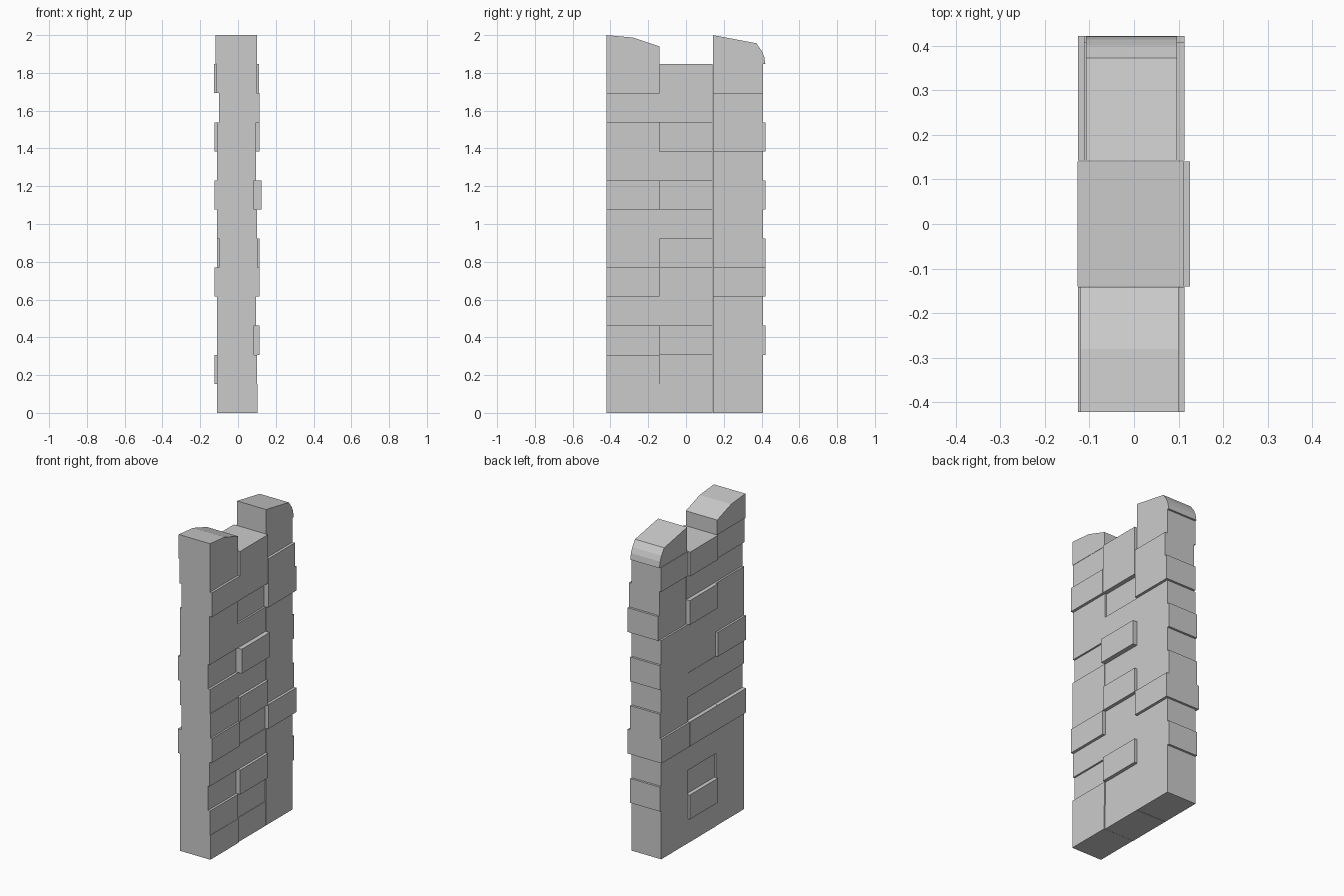
import bpy, bmesh

if "Cube" in bpy.data.objects:
    bpy.data.objects.remove(bpy.data.objects["Cube"])

H = 2.0 / 13                                   # height of one course
COLS = [(-0.422, -0.141), (-0.14, 0.14), (0.142, 0.408)]


def prism(name, x0, x1, profile):
    """Extrude a (y, z) outline from x0 to x1."""
    bm = bmesh.new()
    face = bm.faces.new([bm.verts.new((x0, y, z)) for y, z in profile])
    ext = bmesh.ops.extrude_face_region(bm, geom=[face])
    verts = [g for g in ext["geom"] if isinstance(g, bmesh.types.BMVert)]
    bmesh.ops.translate(bm, verts=verts, vec=(x1 - x0, 0, 0))
    bmesh.ops.recalc_face_normals(bm, faces=bm.faces[:])
    mesh = bpy.data.meshes.new(name)
    bm.to_mesh(mesh)
    bm.free()
    ob = bpy.data.objects.new(name, mesh)
    bpy.context.collection.objects.link(ob)
    return ob


# bricks that stand proud or sit back: (course, column) -> x range
special = {
    (0, 0): (-0.11, 0.102),
    (1, 0): (-0.11, 0.100), (1, 1): (-0.125, 0.092),
    (2, 0): (-0.11, 0.085), (2, 1): (-0.10, 0.113),
    (4, 0): (-0.125, 0.113), (4, 1): (-0.125, 0.092), (4, 2): (-0.125, 0.113),
    (5, 0): (-0.10, 0.102), (5, 1): (-0.10, 0.113),
    (6, 0): (-0.11, 0.100),
    (7, 0): (-0.125, 0.085), (7, 1): (-0.11, 0.125),
    (9, 1): (-0.125, 0.085), (9, 2): (-0.10, 0.113),
    (10, 0): (-0.10, 0.113), (10, 1): (-0.10, 0.112), (10, 2): (-0.10, 0.113),
    (11, 0): (-0.115, 0.098), (11, 1): (-0.127, 0.112),
}
back_proud = {2, 4, 5, 7, 9}                   # courses jutting out at the back

# brick courses
for row in range(12):
    for col, (y0, y1) in enumerate(COLS):
        x0, x1 = special.get((row, col), (-0.112, 0.096))
        if col == 2 and row in back_proud:
            y1 = 0.422
        z0, z1 = row * H, (row + 1) * H
        prism(f"brick_{row}_{col}", x0, x1,
              [(y0, z0), (y1, z0), (y1, z1), (y0, z1)])

# worn merlon at the front
z = 12 * H
prism("front_merlon", -0.12, 0.10,
      [(-0.422, z), (-0.141, z), (-0.141, 1.94), (-0.28, 1.987), (-0.422, 2.0)])

# rounded merlon at the back
prism("back_merlon", -0.108, 0.096,
      [(0.142, z), (0.42, z), (0.414, 1.885), (0.40, 1.918), (0.372, 1.957),
       (0.142, 2.0)])
